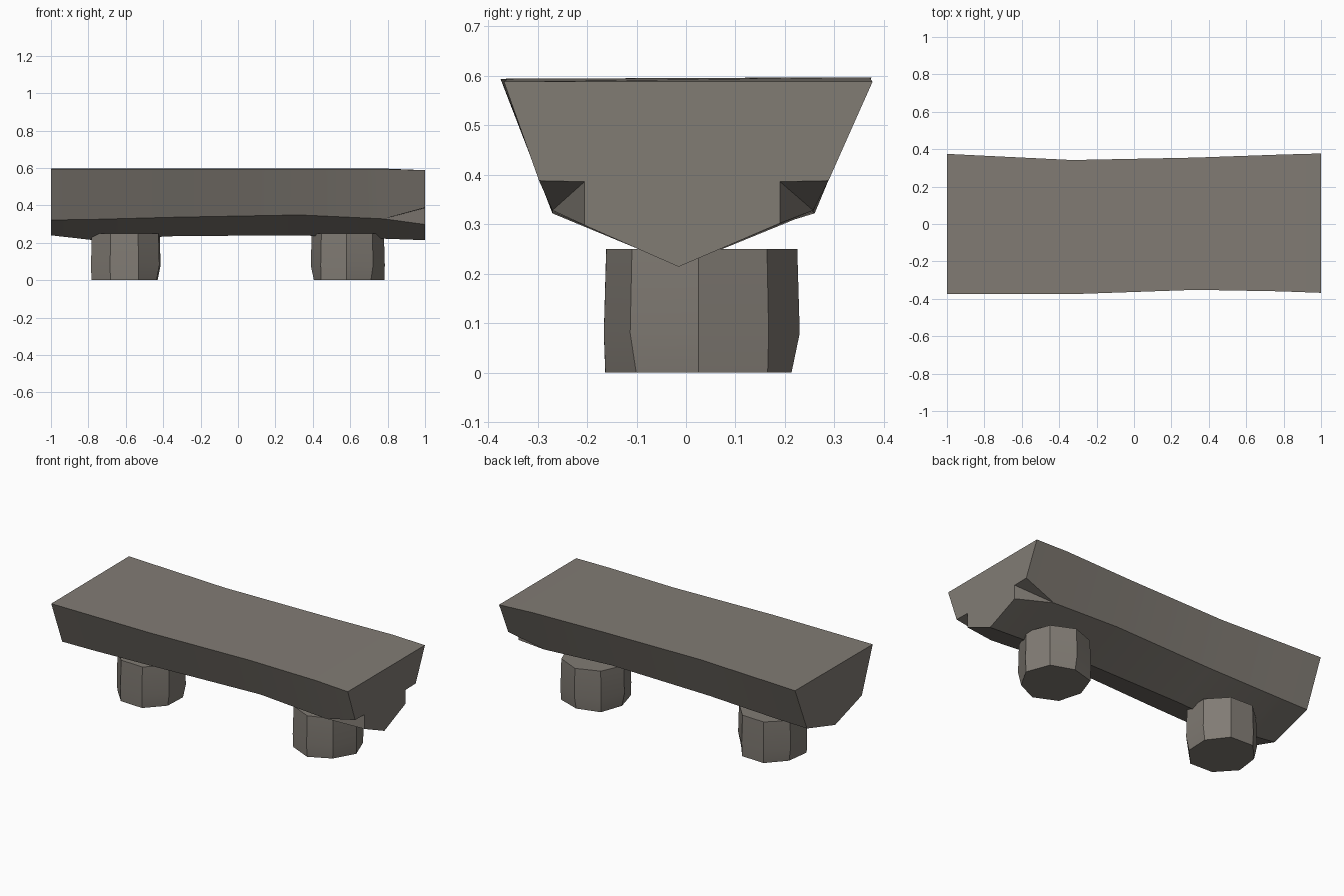
import bpy, bmesh, math

if "Cube" in bpy.data.objects:
    bpy.data.objects.remove(bpy.data.objects["Cube"])

stone = bpy.data.materials.new("stone")
stone.diffuse_color = (0.22, 0.20, 0.175, 1)
stone.use_nodes = True
stone.node_tree.nodes["Principled BSDF"].inputs["Base Color"].default_value = stone.diffuse_color


def loft(name, rings, angle):
    """Skin matching rings of points, cap both ends and merge collapsed points."""
    bm = bmesh.new()
    rows = [[bm.verts.new(p) for p in ring] for ring in rings]
    n = len(rows[0])
    for a, b in zip(rows, rows[1:]):
        for i in range(n):
            j = (i + 1) % n
            bm.faces.new((a[i], a[j], b[j], b[i]))
    bm.faces.new(rows[0][::-1])
    bm.faces.new(rows[-1])
    bmesh.ops.remove_doubles(bm, verts=bm.verts, dist=0.0005)
    bmesh.ops.recalc_face_normals(bm, faces=bm.faces)
    mesh = bpy.data.meshes.new(name)
    bm.to_mesh(mesh)
    bm.free()
    ob = bpy.data.objects.new(name, mesh)
    bpy.context.collection.objects.link(ob)
    mesh.materials.append(stone)
    bpy.ops.object.select_all(action='DESELECT')
    ob.select_set(True)
    bpy.context.view_layer.objects.active = ob
    bpy.ops.object.shade_smooth_by_angle(angle=math.radians(angle))
    return ob


# Seat slab: x, front top y, back top y, front low y, back low y, low z, ridge z
stations = [
    (-1.00, -0.375, 0.375, -0.27, 0.260, 0.322, 0.240),
    (-0.78, -0.375, 0.364, -0.27, 0.257, 0.325, 0.215),
    (-0.33, -0.375, 0.342, -0.27, 0.245, 0.337, 0.236),
    (0.33, -0.352, 0.355, -0.255, 0.250, 0.349, 0.240),
    (0.78, -0.360, 0.371, -0.270, 0.257, 0.328, 0.222),
]
rings = []
for x, ft, bt, fl, bl, lz, rz in stations:
    rings.append([(x, ft, 0.594)] + [(x, fl, lz)] * 3 + [(x, -0.012, rz)]
                 + [(x, bl, lz)] * 3 + [(x, bt, 0.597)])
# Right end with both lower corners chipped away
rings.append([(1, y, z) for y, z in (
    (-0.368, 0.588), (-0.297, 0.388), (-0.205, 0.386), (-0.205, 0.298),
    (-0.015, 0.214), (0.19, 0.302), (0.19, 0.386), (0.288, 0.388), (0.377, 0.588))])
loft("seat_slab", rings, 25)


# Octagonal stump legs with a few chipped lower corners
def leg(name, cx, cy, turn, chips):
    rings = []
    for z, r in ((0.0, 0.195), (0.08, 0.198), (0.25, 0.193)):
        ring = []
        for i in range(8):
            a = math.radians(turn + 45 * i)
            k = r * (0.93 if z == 0 and i in chips else 1)
            ring.append((cx + k * math.cos(a), cy + k * math.sin(a), z))
        rings.append(ring)
    loft(name, rings, 25)


leg("left_leg", -0.6, 0.02, 20, (0, 3, 7))
leg("right_leg", 0.587, 0.032, -2, (2, 4, 7))
